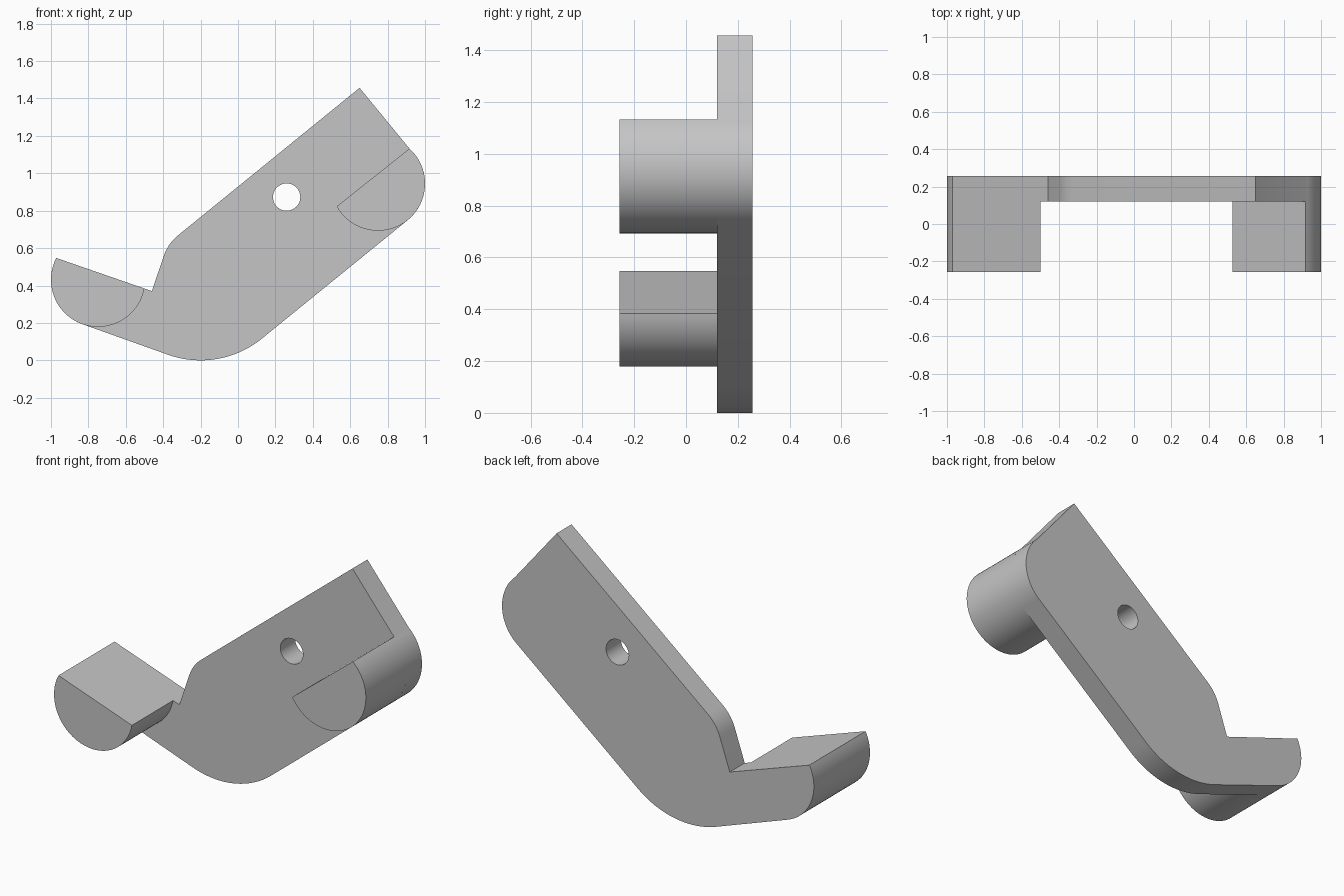
import bpy, bmesh
from math import radians, cos, sin, tan
from mathutils import Vector

if "Cube" in bpy.data.objects:
    bpy.data.objects.remove(bpy.data.objects["Cube"], do_unlink=True)

grey = bpy.data.materials.new("plain grey")
colour = (0.56, 0.56, 0.56, 1)
grey.use_nodes = True
grey.diffuse_color = colour
grey.node_tree.nodes["Principled BSDF"].inputs["Base Color"].default_value = colour

FRONT, SEAT, BACK = -0.257, 0.12, 0.257   # depths of foot front, plate front, plate back
RIGHT, LEFT, R = (0.748, 0.945), (-0.748, 0.431), 0.252


def arc(centre, r, start, end, steps=32):
    """Points on an arc in the x-z plane, angles in degrees."""
    out = []
    for i in range(steps + 1):
        a = radians(start + (end - start) * i / steps)
        out.append((centre[0] + r * cos(a), centre[1] + r * sin(a)))
    return out


def fillet(before, corner, after, r, steps=12):
    """Rounded corner made as an arc tangent to both neighbouring edges."""
    c = Vector(corner)
    u, v = (Vector(before) - c).normalized(), (Vector(after) - c).normalized()
    half = u.angle(v) / 2
    centre = c + (u + v).normalized() * r / sin(half)
    p = (c + u * r / tan(half) - centre).normalized()
    q = (c + v * r / tan(half) - centre).normalized()
    return [tuple(centre + p.lerp(q, i / steps).normalized() * r)
            for i in range(steps + 1)]


def prism(name, outline, y0, y1, back_cap=True):
    """Extrude an x-z outline between two depths."""
    bm = bmesh.new()
    front = [bm.verts.new((x, y0, z)) for x, z in outline]
    back = [bm.verts.new((x, y1, z)) for x, z in outline]
    bm.faces.new(front)
    n = len(outline)
    for i in range(n):
        j = (i + 1) % n
        bm.faces.new((front[j], front[i], back[i], back[j]))
    cap = bm.faces.new(back[::-1])
    bmesh.ops.recalc_face_normals(bm, faces=bm.faces)
    if not back_cap:
        bmesh.ops.delete(bm, geom=[cap], context='FACES_ONLY')
    mesh = bpy.data.meshes.new(name)
    bm.to_mesh(mesh)
    bm.free()
    mesh.materials.append(grey)
    obj = bpy.data.objects.new(name, mesh)
    bpy.context.collection.objects.link(obj)
    return obj


def activate(obj):
    bpy.ops.object.select_all(action='DESELECT')
    obj.select_set(True)
    bpy.context.view_layer.objects.active = obj


# Half-round feet projecting from the plate
upper_arc = arc(RIGHT, R, 209, 408, 48)
lower_arc = arc(LEFT, R, 152.5, 349.3, 48)
upper = prism("upper_half_round", upper_arc, FRONT, SEAT, False)
lower = prism("lower_half_round", lower_arc, FRONT, SEAT, False)

# Bent back plate, its notch in line with the flat of the lower foot
tip = (0.65, 1.457)
heel = Vector(lower_arc[-1])
notch = heel + (heel - Vector(lower_arc[0])).normalized() * 0.042
outline = [tip]
outline += arc(RIGHT, R, 48, -51)
outline += arc((-0.2, 0.52), 0.52, -50.8, -109.5)
outline += arc(LEFT, R, 250.5, 152.5)
outline += [tuple(heel), tuple(notch)]
outline += fillet(notch, (-0.374, 0.625), tip, 0.24)
plate = prism("bent_plate", outline, SEAT, BACK)

# Round hole through the plate
cutter = prism("hole_cutter", arc((0.26, 0.873), 0.073, 0, 352.5, 47), 0, 0.4)
cutter.hide_render = True
cut = plate.modifiers.new("hole", 'BOOLEAN')
cut.operation, cut.solver, cut.object = 'DIFFERENCE', 'EXACT', cutter
activate(plate)
bpy.ops.object.modifier_apply(modifier=cut.name)
bpy.data.objects.remove(cutter, do_unlink=True)

for part in (plate, upper, lower):
    activate(part)
    bpy.ops.object.shade_smooth_by_angle(angle=radians(20))
